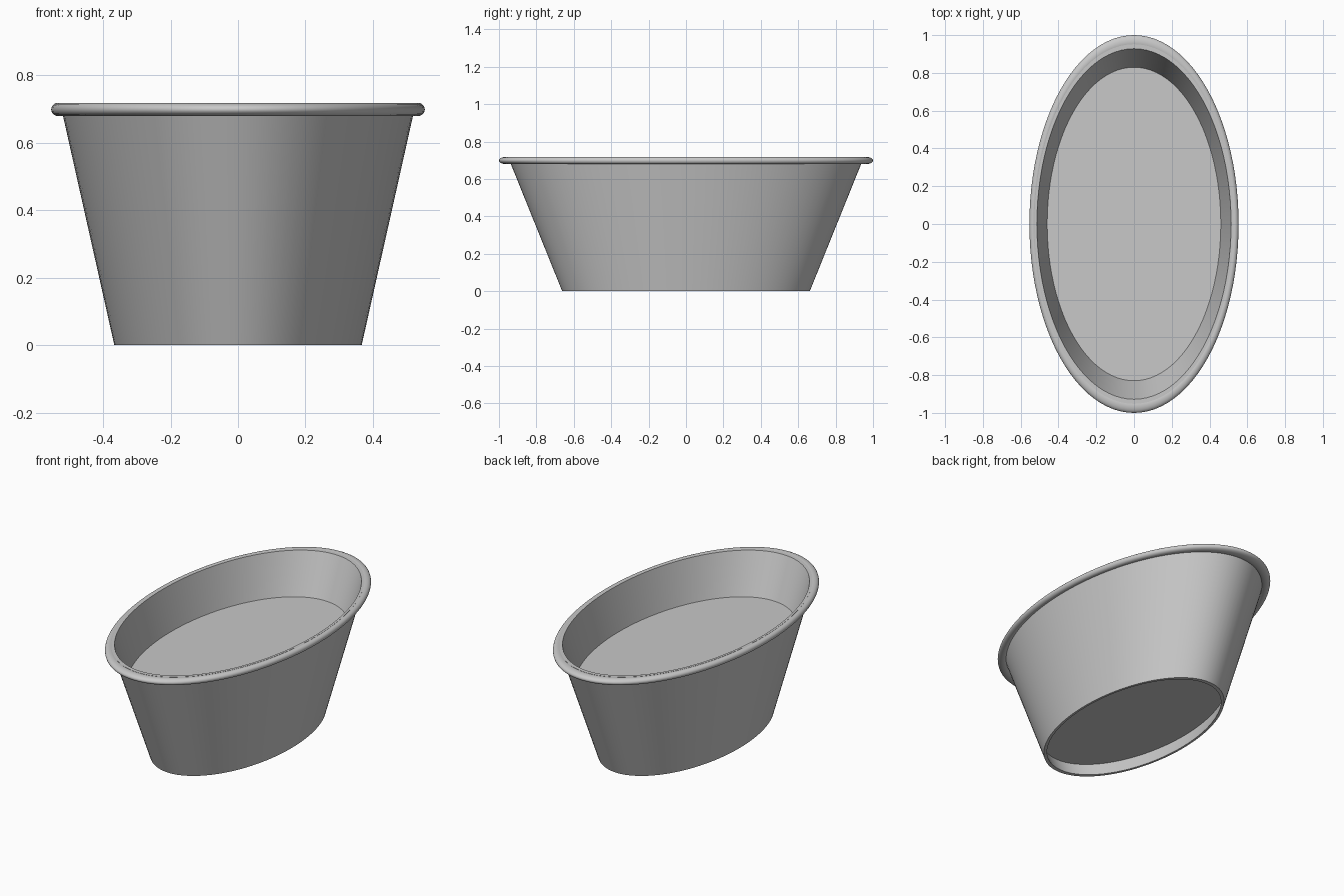
import bpy
import bmesh
from math import cos, sin, pi, radians

SEGMENTS = 96
WIDTH = 0.554          # oval half-width; the half-length is 1
BASE_R, SLOPE, THICK = 0.662, 0.404, 0.024
TOP_Z = 0.718
RIM_R, RIM_H = 0.036, 0.0195

cube = bpy.data.objects.get("Cube")
if cube:
    bpy.data.objects.remove(cube, do_unlink=True)

grey = bpy.data.materials.new("plain grey")
grey.use_nodes = True
colour = (0.58, 0.58, 0.58, 1)
grey.diffuse_color = colour
grey.node_tree.nodes["Principled BSDF"].inputs["Base Color"].default_value = colour


def outer(z):
    return BASE_R + SLOPE * z


def inner(z):
    return outer(z) - THICK


def oval_lathe(name, profile, closed=True):
    """Sweep a (radius, height) profile round an oval; open ends are capped."""
    bm = bmesh.new()
    rings = []
    for r, z in profile:
        rings.append([bm.verts.new((WIDTH * r * cos(2 * pi * i / SEGMENTS),
                                    r * sin(2 * pi * i / SEGMENTS), z))
                      for i in range(SEGMENTS)])
    pairs = list(zip(rings, rings[1:]))
    if closed:
        pairs.append((rings[-1], rings[0]))
    else:
        bm.faces.new(rings[0])
        bm.faces.new(rings[-1])
    for a, b in pairs:
        for i in range(SEGMENTS):
            j = (i + 1) % SEGMENTS
            bm.faces.new((a[i], a[j], b[j], b[i]))
    bmesh.ops.recalc_face_normals(bm, faces=bm.faces)
    mesh = bpy.data.meshes.new(name)
    bm.to_mesh(mesh)
    bm.free()
    mesh.materials.append(grey)
    obj = bpy.data.objects.new(name, mesh)
    bpy.context.collection.objects.link(obj)
    bpy.ops.object.select_all(action='DESELECT')
    obj.select_set(True)
    bpy.context.view_layer.objects.active = obj
    bpy.ops.object.shade_smooth_by_angle(angle=radians(35))


# Flared wall with a flat top edge
oval_lathe("tub_wall", [(outer(0), 0), (outer(TOP_Z), TOP_Z),
                        (inner(TOP_Z), TOP_Z), (inner(0), 0)])

# Raised floor, leaving a shallow recess underneath
low, high = 0.083, 0.475
oval_lathe("tub_floor", [(inner(low) + 0.004, low), (inner(high) + 0.004, high)],
           closed=False)

# Rolled rim around the outside of the top edge
steps = 20
oval_lathe("rolled_rim", [(1 - RIM_R + RIM_R * cos(2 * pi * k / steps),
                           TOP_Z - RIM_H + RIM_H * sin(2 * pi * k / steps))
                          for k in range(steps)])
